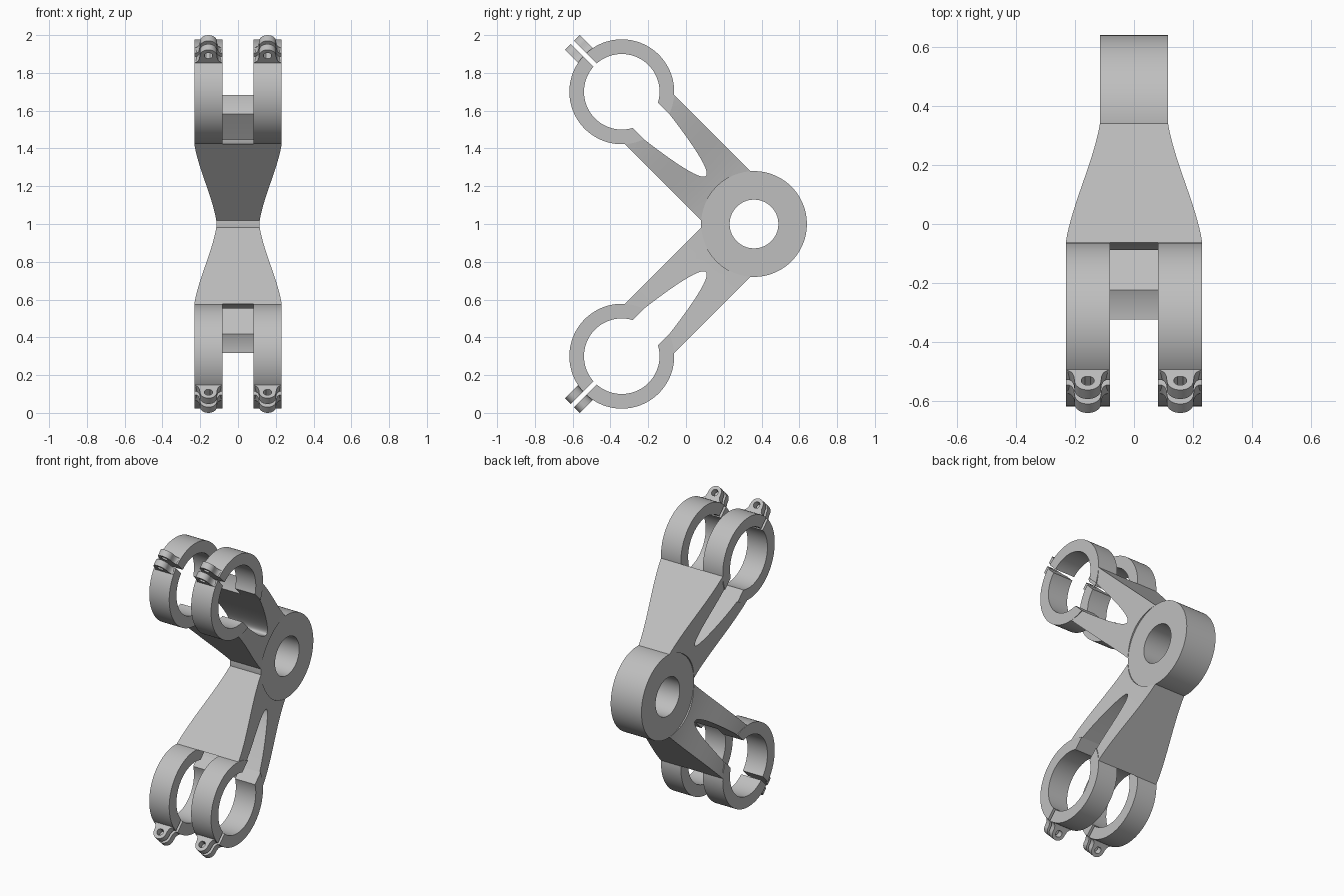
import bpy, bmesh, math

cube = bpy.data.objects.get("Cube")
if cube:
    bpy.data.objects.remove(cube, do_unlink=True)

grey = bpy.data.materials.new("plain_grey")
grey.use_nodes = True
GREY = (0.52, 0.52, 0.52, 1)
grey.diffuse_color = GREY
grey.node_tree.nodes["Principled BSDF"].inputs["Base Color"].default_value = GREY

# Main sizes; s runs along an arm from the hub, t runs across it
HUB_Y, HUB_Z, HUB_R, HUB_HOLE, HUB_W = 0.36, 1.0, 0.28, 0.129, 0.115
RING_S, RING_R, RING_IN = 0.99, 0.2775, 0.2
RING_X0, RING_X1 = 0.082, 0.231
ARM_T, SLOT_T, SLOT_TIP = 0.184, 0.095, 0.36
SLIT = 0.012
Q = math.sqrt(0.5)


def place(x, s, t, side):
    """Arm coordinates to world; side is 1 for the upper arm, -1 for the lower."""
    return (x, HUB_Y + (t - s) * Q, HUB_Z + side * (s + t) * Q)


def finish(name, bm):
    bmesh.ops.recalc_face_normals(bm, faces=bm.faces)
    mesh = bpy.data.meshes.new(name)
    bm.to_mesh(mesh)
    bm.free()
    mesh.materials.append(grey)
    ob = bpy.data.objects.new(name, mesh)
    bpy.context.collection.objects.link(ob)
    bpy.ops.object.select_all(action='DESELECT')
    ob.select_set(True)
    bpy.context.view_layer.objects.active = ob
    bpy.ops.object.shade_smooth_by_angle(angle=math.radians(30))
    return ob


def band(name, outer, inner, lo, hi, to_world, closed):
    """Solid between two matching outlines, extruded from lo to hi."""
    bm = bmesh.new()
    loops = [[bm.verts.new(to_world(a, b, h)) for a, b in pts]
             for pts, h in ((outer, lo), (outer, hi), (inner, hi), (inner, lo))]
    n = len(outer)
    for i in range(n if closed else n - 1):
        j = (i + 1) % n
        for k in range(4):
            a, b = loops[k], loops[(k + 1) % 4]
            bm.faces.new((a[i], a[j], b[j], b[i]))
    if not closed:
        for i in (0, n - 1):
            bm.faces.new([loop[i] for loop in loops])
    return finish(name, bm)


def arc(r, a0, a1, n, cx=0, cy=0):
    return [(cx + r * math.cos(a0 + (a1 - a0) * i / n),
             cy + r * math.sin(a0 + (a1 - a0) * i / n)) for i in range(n + 1)]


def arm_width(s):
    u = min(max((s - 0.212) / (0.778 - 0.212), 0), 1)
    return HUB_W + (RING_X1 - HUB_W) * (0.6 * u + 0.4 * u * u * (3 - 2 * u))


def arm_end(t):
    """Arm stops at the parabolic slot in the middle, at the clamp ring outside."""
    if abs(t) < SLOT_T:
        return SLOT_TIP + 0.369 * (t / SLOT_T) ** 2
    return RING_S - math.sqrt(RING_R ** 2 - t * t)


def arm(name, side):
    rows = [-ARM_T + (ARM_T - SLOT_T) * i / 8 for i in range(8)]
    rows += [SLOT_T * i / 20 for i in range(-20, 21)]
    rows += [-t for t in reversed(rows[:8])]
    n = 16
    bm = bmesh.new()
    grid = []
    for t in rows:
        s0, s1 = math.sqrt((HUB_R - 0.0005) ** 2 - t * t), arm_end(t)
        line = [s0 + (s1 - s0) * i / n for i in range(n + 1)]
        # Closed cross-section: out along +x, back along -x
        pts = [(arm_width(s), s) for s in line] + [(-arm_width(s), s) for s in reversed(line)]
        grid.append([bm.verts.new(place(x, s, t, side)) for x, s in pts])
    m = 2 * (n + 1)
    for a, b in zip(grid, grid[1:]):
        for i in range(m):
            j = (i + 1) % m
            bm.faces.new((a[i], a[j], b[j], b[i]))
    # Flat outer faces of the arm
    for row in (grid[0], grid[-1]):
        for i in range(n):
            bm.faces.new((row[i], row[i + 1], row[m - 2 - i], row[m - 1 - i]))
    finish(name, bm)


# Hub with its bore
band("hub", arc(HUB_R, 0, math.tau, 96)[:-1], arc(HUB_HOLE, 0, math.tau, 96)[:-1],
     -HUB_W, HUB_W, lambda a, b, h: (h, HUB_Y + a, HUB_Z + b), True)

# Half clamp ring: from the slit round to the slot opening
ring_out = arc(RING_R, math.asin(SLIT / RING_R), math.pi - math.asin(SLOT_T / RING_R), 44)
ring_in = arc(RING_IN, math.asin(SLIT / RING_IN), math.pi - math.asin(SLOT_T / RING_IN), 44)

# Clamp ear outline: flared foot and round tip, with a bolt hole
EAR_S, EAR_R, BOLT_R = 1.314, 0.045, 0.022
half = [(0.03, 1.245), (0.071, 1.245), (0.071, 1.262), (0.060, 1.268), (0.052, 1.279), (0.047, 1.294)]
half += arc(EAR_R, 0, math.pi / 2, 10, 0, EAR_S)
ear_out = half + [(-x, s) for x, s in reversed(half[:-1])]
ear_hole = []
for x, s in ear_out:
    d = math.hypot(x, s - EAR_S)
    ear_hole.append((x * BOLT_R / d, EAR_S + (s - EAR_S) * BOLT_R / d))

# Two mirrored arms, each with a pair of split clamp rings
for level, side in (("upper", 1), ("lower", -1)):
    arm(level + "_arm", side)
    for hand, sx in (("left", 1), ("right", -1)):
        mid = sx * (RING_X0 + RING_X1) / 2
        for half_name, st in (("outer", 1), ("inner", -1)):
            tag = f"{level}_{hand}_{half_name}"
            band(tag + "_clamp_half", ring_out, ring_in, sx * RING_X0, sx * RING_X1,
                 lambda a, b, h: place(h, RING_S + a, st * b, side), False)
            band(tag + "_clamp_ear", ear_out, ear_hole, SLIT, 0.055,
                 lambda a, b, h: place(mid + a, b, st * h, side), True)
